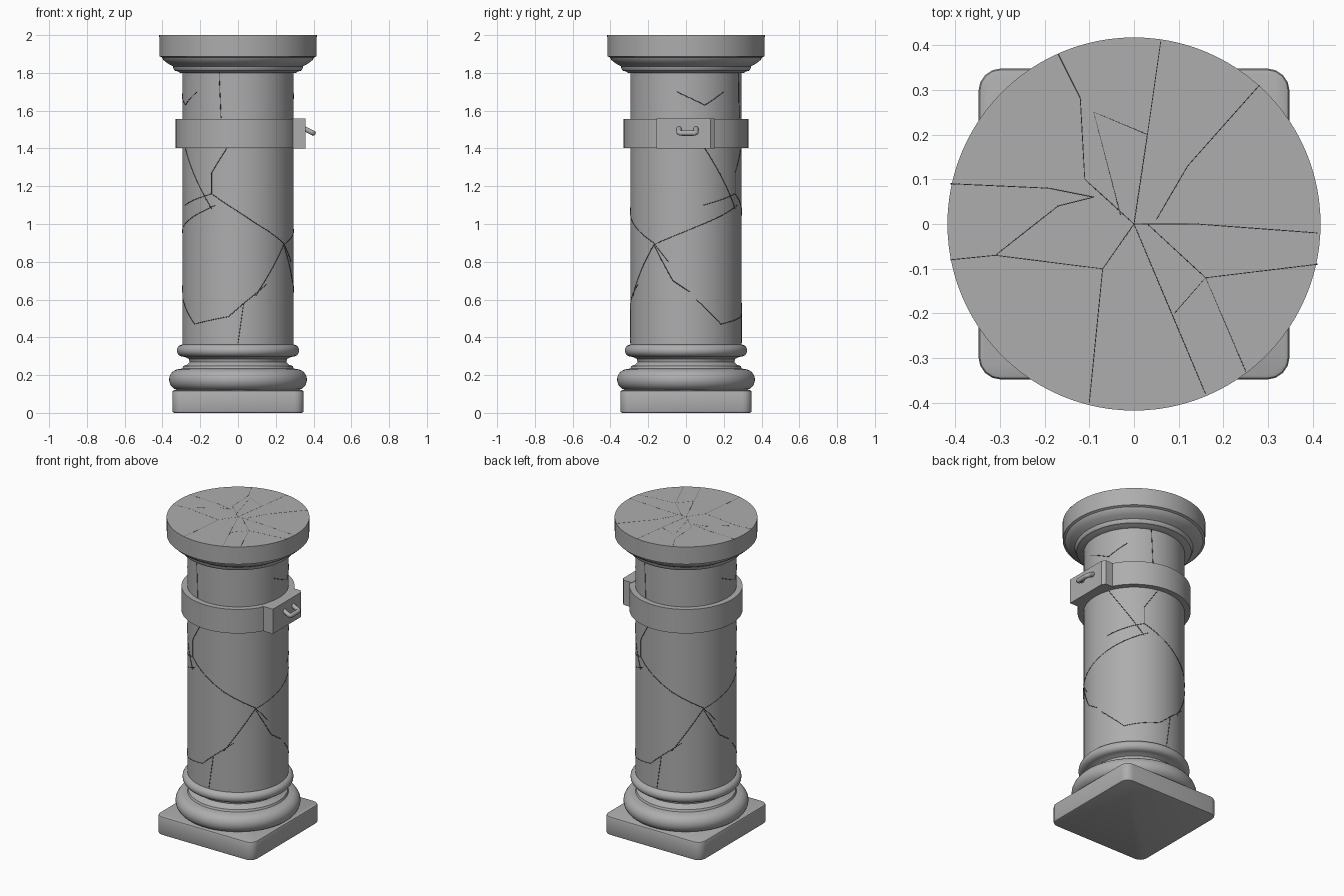
import bpy, bmesh
from math import sin, cos, asin, pi, radians
from mathutils import Vector

cube = bpy.data.objects.get("Cube")
if cube:
    bpy.data.objects.remove(cube)


def make_material(name, value):
    mat = bpy.data.materials.new(name)
    colour = (value, value, value, 1)
    mat.use_nodes = True
    mat.diffuse_color = colour
    mat.node_tree.nodes["Principled BSDF"].inputs["Base Color"].default_value = colour
    return mat


stone = make_material("grey stone", 0.42)
crack = make_material("dark crack", 0.06)


def finish(name, bm, smooth=True):
    """Turn a bmesh into a named stone object."""
    bmesh.ops.recalc_face_normals(bm, faces=bm.faces)
    mesh = bpy.data.meshes.new(name)
    bm.to_mesh(mesh)
    bm.free()
    obj = bpy.data.objects.new(name, mesh)
    bpy.context.collection.objects.link(obj)
    mesh.materials.append(stone)
    if smooth:
        bpy.ops.object.select_all(action="DESELECT")
        obj.select_set(True)
        bpy.context.view_layer.objects.active = obj
        bpy.ops.object.shade_smooth_by_angle(angle=radians(35))
    return obj


def lathe(name, profile, closed=False, sides=96):
    """Spin a (radius, height) profile around the z axis."""
    bm = bmesh.new()
    verts = [bm.verts.new((r, 0, z)) for r, z in profile]
    pairs = list(zip(verts, verts[1:]))
    if closed:
        pairs.append((verts[-1], verts[0]))
    edges = [bm.edges.new(p) for p in pairs]
    bmesh.ops.spin(bm, geom=verts + edges, axis=(0, 0, 1), cent=(0, 0, 0),
                   angle=2 * pi, steps=sides)
    bmesh.ops.remove_doubles(bm, verts=bm.verts, dist=0.0001)
    return finish(name, bm)


def tube(name, lines, radius, mat, sides=1, spline="POLY"):
    """Sweep a round section along one or more open paths."""
    curve = bpy.data.curves.new(name, "CURVE")
    curve.dimensions = "3D"
    curve.bevel_depth = radius
    curve.bevel_resolution = sides
    curve.use_fill_caps = True
    curve.materials.append(mat)
    for points in lines:
        s = curve.splines.new(spline)
        s.points.add(len(points) - 1)
        for p, co in zip(s.points, points):
            p.co = (*co, 1)
        if spline == "NURBS":
            s.use_endpoint_u = True
            s.order_u = 3
    obj = bpy.data.objects.new(name, curve)
    bpy.context.collection.objects.link(obj)
    return obj


# Square plinth with rounded corners
bm = bmesh.new()
bmesh.ops.create_cube(bm, size=1)
bmesh.ops.scale(bm, vec=(0.695, 0.695, 0.12), verts=bm.verts)
bmesh.ops.translate(bm, vec=(0, 0, 0.06), verts=bm.verts)
upright = [e for e in bm.edges if abs(e.verts[0].co.z - e.verts[1].co.z) > 0.1]
bmesh.ops.bevel(bm, geom=upright, offset=0.05, segments=4, profile=0.5, affect="EDGES")
rims = [e for e in bm.edges if abs(e.verts[0].co.z - e.verts[1].co.z) < 0.01]
bmesh.ops.bevel(bm, geom=rims, offset=0.01, segments=2, profile=0.5, affect="EDGES")
finish("plinth", bm)

# Moulded base: large roll, hollow, small roll
big_roll = [(0.31 + 0.055 * cos(a), 0.176 + 0.056 * sin(a))
            for a in [pi * (i / 12 - 0.5) for i in range(13)]]
small_roll = [(0.292 + 0.032 * cos(a), 0.33 + 0.032 * sin(a))
              for a in [pi * (i / 10 - 0.5) for i in range(11)]]
hollow = [(0.295, 0.235), (0.29, 0.248), (0.268, 0.256), (0.256, 0.27),
          (0.26, 0.285), (0.28, 0.295)]
lathe("base_moulding", [(0, 0.12)] + big_roll + hollow + small_roll + [(0, 0.362)])

# Shaft and capital
R = 0.295
lathe("shaft", [(0, 0.35), (R, 0.35), (R, 1.82), (0, 1.82)])
lathe("capital", [(0, 1.8), (0.305, 1.8), (0.32, 1.808), (0.335, 1.812),
                  (0.342, 1.822), (0.345, 1.835), (0.372, 1.85), (0.395, 1.868),
                  (0.402, 1.882), (0.416, 1.888), (0.417, 2), (0, 2)])

# Band around the shaft, with a flat plate
lathe("band", [(0.29, 1.402), (0.33, 1.402), (0.33, 1.557), (0.29, 1.557)], True)
bm = bmesh.new()
outline = [(0.28, -0.155), (0.357, -0.155), (0.357, 0.13), (0.34, 0.152), (0.28, 0.152)]
face = bm.faces.new([bm.verts.new((x, y, 1.4)) for x, y in outline])
top = bmesh.ops.extrude_face_region(bm, geom=[face])["geom"]
bmesh.ops.translate(bm, vec=(0, 0, 0.159),
                    verts=[v for v in top if isinstance(v, bmesh.types.BMVert)])
finish("band_plate", bm, smooth=False)

# Sloping loop on the plate
loop = [(0.345, 1, 1.508), (0.375, 1, 1.493), (0.398, 1, 1.481), (0.398, 0.4, 1.481)]
mirrored = [(x, -y, z) for x, y, z in reversed(loop)]
path = [(x, 0.008 + y * 0.045, z) for x, y, z in loop + mirrored]
tube("band_loop", [path], 0.014, stone, 3, "NURBS")

# Cracks that wrap the shaft: (sideways, height) as seen from one side
front_cracks = [
    [(-.1, 1.8), (-.09, 1.56)],
    [(-.06, 1.4), (-.14, 1.27), (-.14, 1.16), (.1, 1), (.24, .9), (.28, .8)],
    [(-.14, 1.16), (-.28, 1.1)],
    [(-.29, .6), (-.23, .47), (-.05, .51), (.03, .58), (.15, .68)],
    [(.03, .58), (0, .37)],
]
side_cracks = [
    [(.27, 1.1), (-.17, .89), (-.07, .7), (.02, .64)],
    [(-.17, .89), (-.28, .62)],
    [(.1, 1.4), (.26, 1.08)],
    [(-.05, 1.7), (.1, 1.63), (.2, 1.7)],
]


def wrap(line, turn):
    """Lay a flat line onto the shaft, facing the given direction."""
    out = []
    for (u, z), (v, w) in zip(line, line[1:]):
        a, b = asin(u / R), asin(v / R)
        for i in range(13):
            t = i / 12
            angle = turn + a + (b - a) * t
            out.append((R * cos(angle), R * sin(angle), z + (w - z) * t))
    return out


wrapped = [wrap(c, turn) for turn in (-pi / 2, pi / 2) for c in front_cracks]
wrapped += [wrap(c, turn) for turn in (0, pi) for c in side_cracks]
tube("shaft_cracks", wrapped, 0.002, crack)

# Cracks spreading over the flat top
top_cracks = [
    [(0, 0), (.03, .2), (.06, .41)],
    [(.03, .2), (-.09, .25), (-.03, .02)],
    [(-.17, .38), (-.12, .28), (-.11, .1), (0, 0)],
    [(-.41, .09), (-.19, .08), (-.09, .06)],
    [(-.41, -.08), (-.31, -.07), (-.07, -.1), (0, 0)],
    [(-.31, -.07), (-.17, .04), (-.09, .06)],
    [(-.1, -.4), (-.07, -.1)],
    [(0, 0), (.16, -.38)],
    [(.03, 0), (.16, -.12), (.41, -.09)],
    [(.09, -.2), (.16, -.12), (.25, -.33)],
    [(0, 0), (.14, 0), (.41, -.02)],
    [(.05, .01), (.12, .13), (.28, .31)],
]
tube("top_cracks", [[(x, y, 1.999) for x, y in c] for c in top_cracks], 0.0015, crack)
